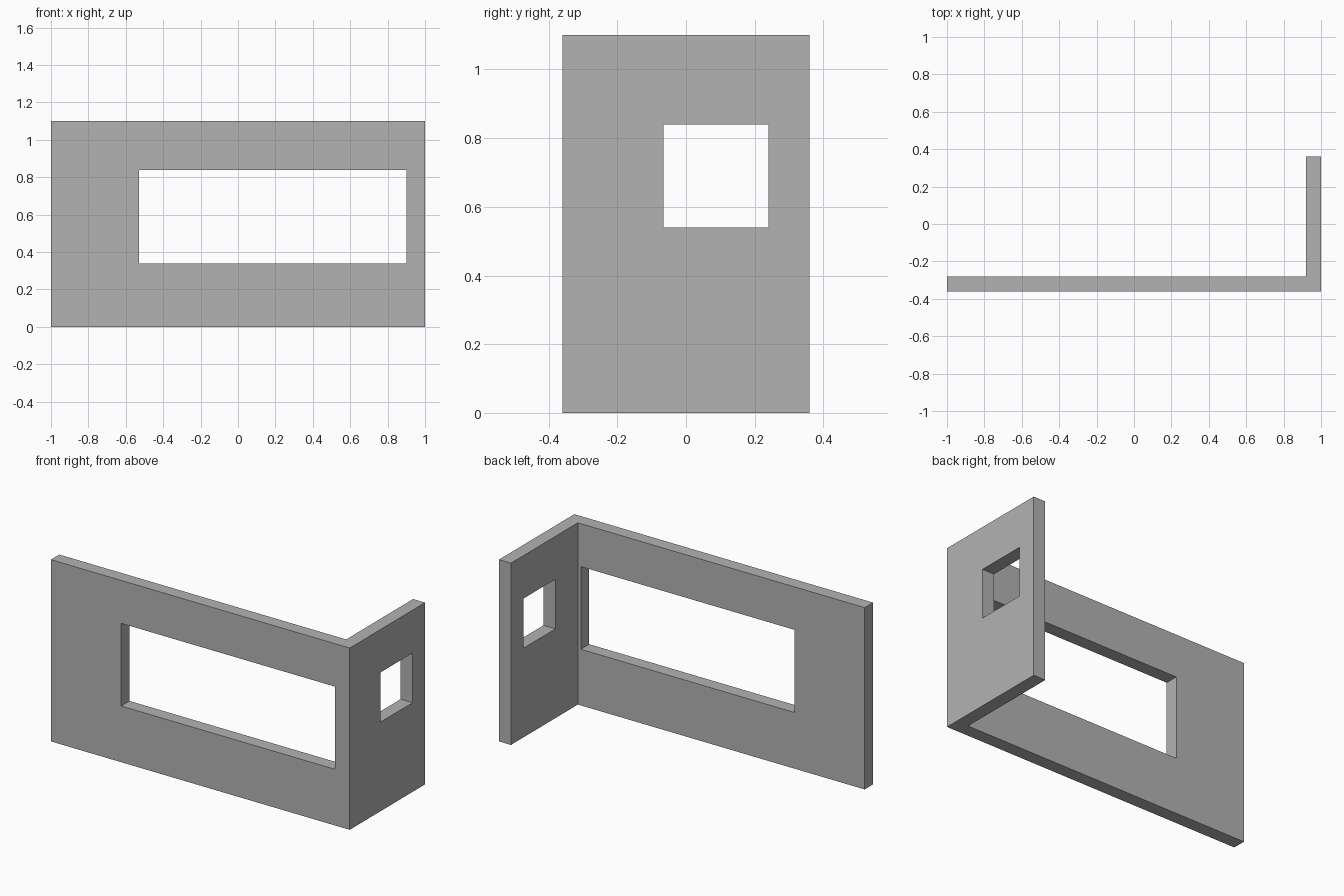
import bpy
import bmesh
from mathutils import Matrix, Vector

cube = bpy.data.objects.get("Cube")
if cube:
    bpy.data.objects.remove(cube, do_unlink=True)

HEIGHT, THICK = 1.1, 0.08
X, Y = 1.0, 0.36

grey = bpy.data.materials.new("wall_grey")
grey.use_nodes = True
colour = (0.45, 0.45, 0.45, 1)
grey.diffuse_color = colour
grey.node_tree.nodes["Principled BSDF"].inputs["Base Color"].default_value = colour


def add_object(name, bm):
    bmesh.ops.recalc_face_normals(bm, faces=bm.faces)
    mesh = bpy.data.meshes.new(name)
    bm.to_mesh(mesh)
    bm.free()
    mesh.materials.append(grey)
    obj = bpy.data.objects.new(name, mesh)
    bpy.context.collection.objects.link(obj)
    return obj


def cut_opening(wall, name, low, high):
    """Cut a box-shaped opening through the wall."""
    low, high = Vector(low), Vector(high)
    bm = bmesh.new()
    bmesh.ops.create_cube(bm, size=1, matrix=Matrix.Translation((low + high) / 2)
                          @ Matrix.Diagonal((*(high - low), 1)))
    cutter = add_object(name, bm)
    cutter.hide_render = True
    mod = wall.modifiers.new(name, 'BOOLEAN')
    mod.operation = 'DIFFERENCE'
    mod.solver = 'EXACT'
    mod.object = cutter
    bpy.context.view_layer.objects.active = wall
    bpy.ops.object.modifier_apply(modifier=name)
    bpy.data.objects.remove(cutter, do_unlink=True)


# L-shaped corner wall, extruded from its floor plan
plan = [(-X, -Y), (X, -Y), (X, Y), (X - THICK, Y), (X - THICK, -Y + THICK), (-X, -Y + THICK)]
bm = bmesh.new()
floor = bm.faces.new([bm.verts.new((x, y, 0)) for x, y in plan])
top = bmesh.ops.extrude_face_region(bm, geom=[floor], use_keep_orig=True)
bmesh.ops.translate(bm, vec=(0, 0, HEIGHT),
                    verts=[v for v in top["geom"] if isinstance(v, bmesh.types.BMVert)])
wall = add_object("corner_wall", bm)

# Wide front window and small side window
cut_opening(wall, "front_window", (-0.53, -Y - 0.05, 0.34), (0.9, -Y + THICK + 0.05, 0.84))
cut_opening(wall, "side_window", (X - THICK - 0.05, -0.065, 0.54), (X + 0.05, 0.24, 0.84))
